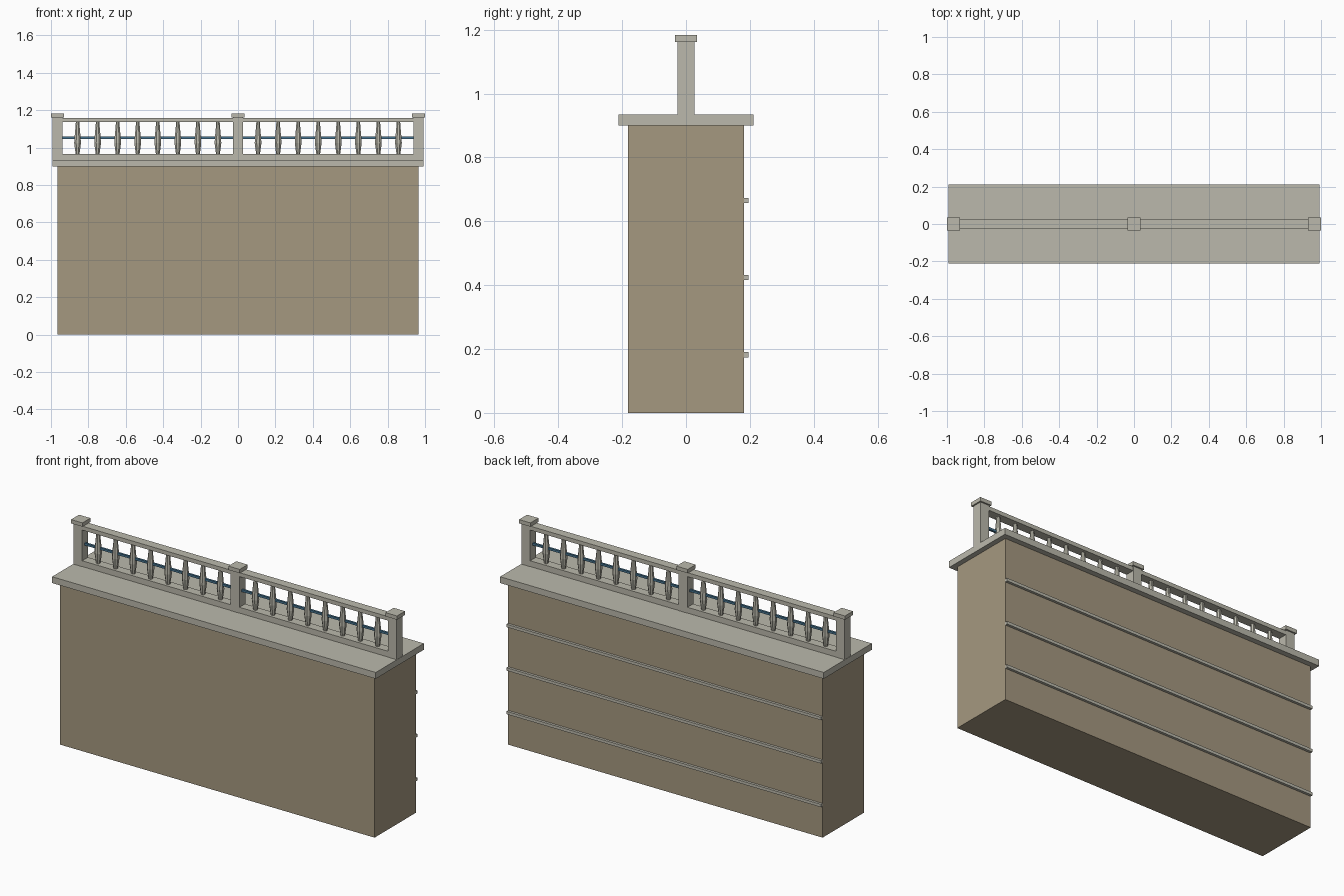
import bpy, bmesh, math

if "Cube" in bpy.data.objects:
    bpy.data.objects.remove(bpy.data.objects["Cube"])


def material(name, r, g, b):
    lin = [((c / 255 + 0.055) / 1.055) ** 2.4 for c in (r, g, b)]
    m = bpy.data.materials.new(name)
    m.diffuse_color = (*lin, 1)
    m.use_nodes = True
    m.node_tree.nodes["Principled BSDF"].inputs["Base Color"].default_value = m.diffuse_color
    return m


STONE = material("pale_stone", 187, 185, 172)
WALL = material("tan_wall", 165, 152, 128)
BLUE = material("blue_metal", 70, 116, 144)


def finish(name, bm, mat):
    bmesh.ops.recalc_face_normals(bm, faces=bm.faces)
    mesh = bpy.data.meshes.new(name)
    bm.to_mesh(mesh)
    bm.free()
    mesh.materials.append(mat)
    obj = bpy.data.objects.new(name, mesh)
    bpy.context.collection.objects.link(obj)
    return obj


def box(name, mat, x, y, z):
    """Box from (min, max) ranges on each axis."""
    bm = bmesh.new()
    bmesh.ops.create_cube(bm, size=1)
    for v in bm.verts:
        v.co = [(r[0] + r[1]) / 2 + c * (r[1] - r[0]) for c, r in zip(v.co, (x, y, z))]
    return finish(name, bm, mat)


def turned(name, mat, x, profile, sides=8):
    """Closed faceted turning from (radius, z) pairs."""
    bm = bmesh.new()
    rings = []
    for r, z in profile:
        angles = [math.tau * (i + 0.5) / sides for i in range(sides)]
        rings.append([bm.verts.new((x + r * math.cos(a), r * math.sin(a), z)) for a in angles])
    for lo, hi in zip(rings, rings[1:]):
        for i in range(sides):
            j = (i + 1) % sides
            bm.faces.new((lo[i], lo[j], hi[j], hi[i]))
    bm.faces.new(rings[0][::-1])
    bm.faces.new(rings[-1])
    return finish(name, bm, mat)


SPAN = 0.965      # post centre offset and wall half length
POST = 0.0265     # post half width
CAP = 0.035       # cap half width

# Wall and coping slab
box("wall", WALL, (-SPAN, SPAN), (-0.181, 0.181), (0, 0.9))
box("coping_slab", STONE, (-0.993, 0.993), (-0.211, 0.211), (0.9, 0.935))

# Horizontal bands on the back
for z in (0.182, 0.424, 0.665):
    box("back_band", STONE, (-SPAN, SPAN), (0.178, 0.195), (z - 0.008, z + 0.008))

# Posts with caps
for x in (-SPAN, 0, SPAN):
    box("post", STONE, (x - POST, x + POST), (-POST, POST), (0.935, 1.162))
    box("post_cap", STONE, (x - CAP, x + CAP), (-CAP, CAP), (1.162, 1.183))

# Rails, blue rod and balusters in each bay
PROFILE = [(0.011, 0.966), (0.014, 0.985), (0.0195, 1.025),
           (0.017, 1.06), (0.0125, 1.105), (0.010, 1.138)]
for side in (-1, 1):
    bay = sorted((side * POST, side * (SPAN - POST)))
    box("bottom_rail", STONE, bay, (-0.025, 0.025), (0.935, 0.967))
    box("top_rail", STONE, bay, (-0.025, 0.025), (1.137, 1.159))
    box("rod", BLUE, bay, (-0.006, 0.006), (1.046, 1.058))
    for i in range(1, 9):
        turned("baluster", STONE, side * i * SPAN / 9, PROFILE)
